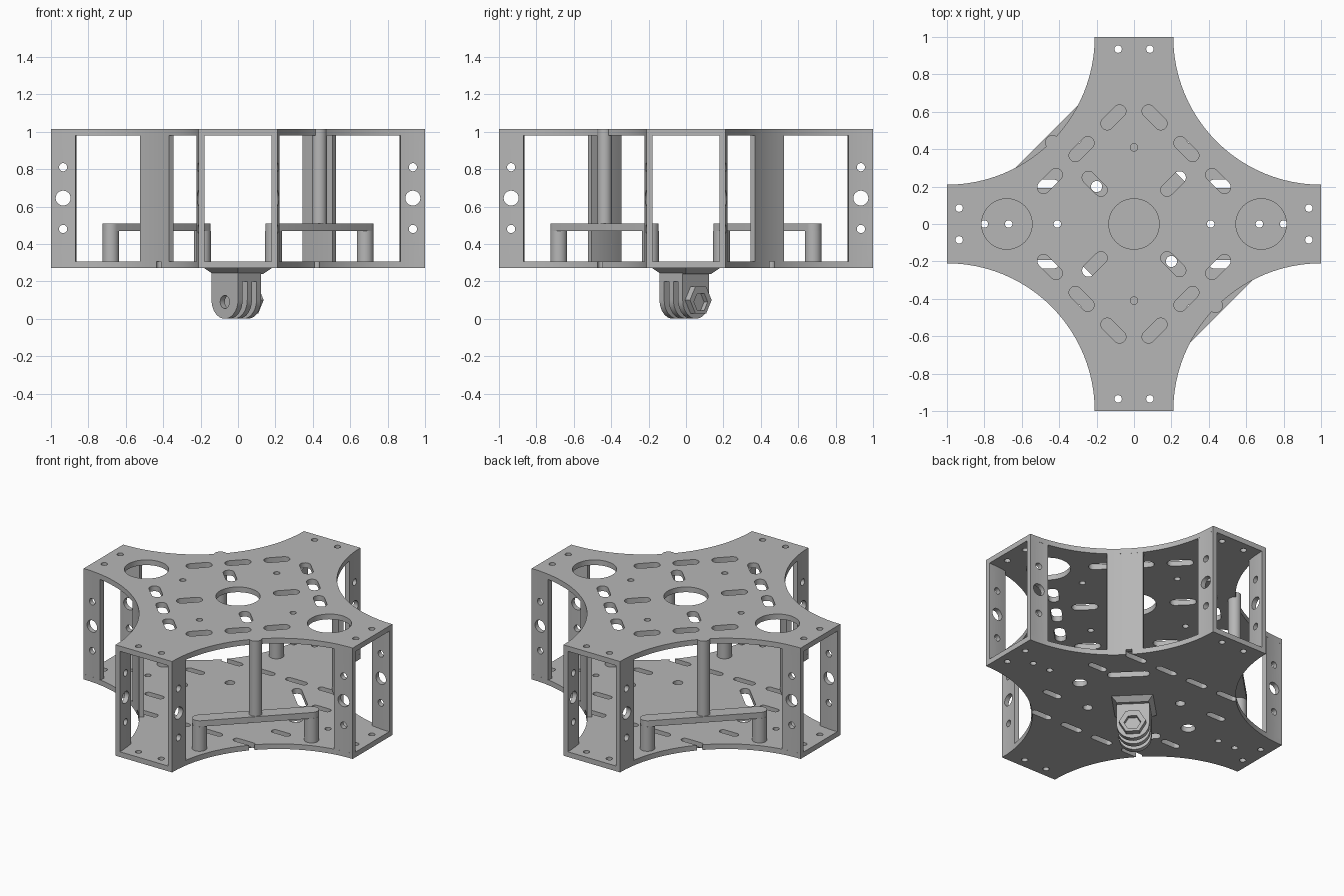
import bpy, bmesh
from math import sin, cos, pi, radians
from mathutils import Matrix, Vector

cube = bpy.data.objects.get("Cube")
if cube:
    bpy.data.objects.remove(cube, do_unlink=True)

grey = bpy.data.materials.new("light_grey")
grey.use_nodes = True
COLOUR = (0.47, 0.47, 0.47, 1)
grey.diffuse_color = COLOUR
grey.node_tree.nodes["Principled BSDF"].inputs["Base Color"].default_value = COLOUR

BOTTOM, FLOOR, CEILING, TOP = 0.27, 0.305, 0.98, 1.015
ARC = 0.79
SIGNS = (-1, 1)
CORNERS = [(1, 1), (-1, 1), (-1, -1), (1, -1)]


def prism(bm, pts, lo, hi, matrix=Matrix()):
    """Extrude a flat outline from lo to hi along the local z axis."""
    low = [bm.verts.new(matrix @ Vector((x, y, lo))) for x, y in pts]
    high = [bm.verts.new(matrix @ Vector((x, y, hi))) for x, y in pts]
    bm.faces.new(low[::-1])
    bm.faces.new(high)
    for i in range(len(pts)):
        j = (i + 1) % len(pts)
        bm.faces.new((low[i], low[j], high[j], high[i]))


def circle(x, y, r, n=32):
    return [(x + r * cos(2 * pi * i / n), y + r * sin(2 * pi * i / n)) for i in range(n)]


def slot(x, y, half, r, angle, n=10):
    """Capsule outline, half = distance from middle to each end's centre."""
    pts = []
    for side in (0, 1):
        turn = angle + pi * side
        cx, cy = x + half * cos(turn), y + half * sin(turn)
        for i in range(n + 1):
            a = turn - pi / 2 + pi * i / n
            pts.append((cx + r * cos(a), cy + r * sin(a)))
    return pts


def arc(start, end, r, n):
    """Points on the concave corner arc in the first quadrant."""
    angles = [radians(start + (end - start) * i / n) for i in range(n + 1)]
    return [(1 + r * cos(a), 1 + r * sin(a)) for a in angles]


def finish(name, bm, cutter=None):
    bmesh.ops.recalc_face_normals(bm, faces=bm.faces)
    mesh = bpy.data.meshes.new(name)
    bm.to_mesh(mesh)
    bm.free()
    ob = bpy.data.objects.new(name, mesh)
    bpy.context.collection.objects.link(ob)
    mesh.materials.append(grey)
    bpy.ops.object.select_all(action="DESELECT")
    bpy.context.view_layer.objects.active = ob
    ob.select_set(True)
    if cutter:
        tool = finish(name + "_cutter", cutter)
        tool.hide_render = True
        bpy.context.view_layer.objects.active = ob
        mod = ob.modifiers.new("holes", "BOOLEAN")
        mod.operation = "DIFFERENCE"
        mod.solver = "EXACT"
        mod.object = tool
        bpy.ops.object.modifier_apply(modifier=mod.name)
        bpy.data.objects.remove(tool, do_unlink=True)
        bpy.ops.object.select_all(action="DESELECT")
        ob.select_set(True)
    bpy.ops.object.shade_smooth_by_angle(angle=radians(30))
    return ob


# Cross-shaped outline with concave corners
outline = []
for sx, sy in CORNERS:
    pts = [(sx * x, sy * y) for x, y in arc(270, 180, ARC, 24)]
    outline += pts if sx * sy > 0 else pts[::-1]


def plate(name, lo, hi, holes):
    bm, cut = bmesh.new(), bmesh.new()
    prism(bm, outline, lo, hi)
    for pts in holes:
        prism(cut, pts, lo - 0.05, hi + 0.05)
    finish(name, bm, cut)


# Mounting holes near the four arm ends, shared by both plates
arm_holes = []
for s in SIGNS:
    for t in SIGNS:
        arm_holes += [circle(s * 0.935, t * 0.085, 0.02, 16),
                      circle(t * 0.085, s * 0.935, 0.02, 16)]

# Top plate: large openings, small holes and diagonal slots
top_holes = list(arm_holes) + [circle(x, 0, 0.135, 48) for x in (-0.68, 0, 0.68)]
for s in SIGNS:
    top_holes += [circle(s * 0.41, 0, 0.02, 16), circle(0, s * 0.41, 0.02, 16)]
for sx, sy in CORNERS:
    along = -sx * sy * pi / 4
    for x, y in ((0.11, 0.57), (0.28, 0.4), (0.45, 0.23)):
        top_holes.append(slot(sx * x, sy * y, 0.047, 0.034, along))
    top_holes.append(slot(sx * 0.21, sy * 0.215, 0.047, 0.034, -along))
plate("top_plate", CEILING, TOP, top_holes)

# Bottom plate: slim slots in rows and a few round holes
low_holes = list(arm_holes)
for s in SIGNS:
    low_holes += [circle(s * 0.43, 0, 0.045), circle(s * 0.67, 0, 0.02, 16),
                  circle(s * 0.8, 0, 0.02, 16),
                  slot(s * 0.27, s * 0.27, 0.1, 0.03, -pi / 4),
                  circle(s * 0.2, -s * 0.2, 0.03, 20)]
    for x in (-0.36, -0.12, 0.12, 0.36):
        low_holes.append(slot(x, s * 0.45, 0.055, 0.022, 0))
    for x in SIGNS:
        low_holes.append(slot(x * 0.47, s * 0.215, 0.045, 0.022, 0))
plate("bottom_plate", BOTTOM, FLOOR, low_holes)

# Walls on both sides of each arm end, drilled three times
bm, cut = bmesh.new(), bmesh.new()
for sx, sy in CORNERS:
    for a, b in ((180, 189.5), (260.5, 270)):
        pts = arc(a, b, ARC, 6) + arc(b, a, ARC + 0.032, 6)
        prism(bm, [(sx * x, sy * y) for x, y in pts], FLOOR, CEILING)
along_y = Matrix.Rotation(pi / 2, 4, "X")
quarter = Matrix.Rotation(pi / 2, 4, "Z")
for s in SIGNS:
    for z, r in ((0.48, 0.022), (0.645, 0.04), (0.81, 0.022)):
        for m in (along_y, quarter @ along_y):
            prism(cut, circle(s * 0.935, z, r, 24), -0.4, 0.4, m)
finish("arm_walls", bm, cut)

# Solid pillars in two opposite corners
for s, name in ((1, "back_corner_pillar"), (-1, "front_corner_pillar")):
    bm = bmesh.new()
    pts = arc(217, 233, ARC, 8) + arc(233, 217, ARC + 0.032, 8)
    prism(bm, [(s * x, s * y) for x, y in pts], FLOOR, CEILING)
    finish(name, bm)

# Raised bars with two legs and a post in the other two corners
for s, side in ((1, "front"), (-1, "back")):
    bm = bmesh.new()
    prism(bm, slot(s * 0.435, -s * 0.435, 0.346, 0.045, pi / 4), 0.47, 0.51)
    finish(side + "_bar", bm)
    bm = bmesh.new()
    for x, y in ((0.68, -0.19), (0.19, -0.68)):
        prism(bm, circle(s * x, s * y, 0.045), FLOOR, 0.47)
    finish(side + "_bar_legs", bm)
    bm = bmesh.new()
    prism(bm, circle(s * 0.435, -s * 0.435, 0.04), 0.51, TOP)
    finish(side + "_post", bm)

# Three-finned hinge mount below, turned to the diagonal
d = 0.5 ** 0.5
hinge = Matrix(((-d, 0, d, 0), (d, 0, d, 0), (0, 1, 0, 0), (0, 0, 0, 1)))
fin = [(0.1 * cos(pi + pi * i / 20), 0.1 + 0.1 * sin(pi + pi * i / 20)) for i in range(21)]
fin += [(0.1, 0.2), (-0.1, 0.2)]
bm, cut = bmesh.new(), bmesh.new()
for e in (-0.1, -0.03, 0.04):
    prism(bm, fin, e, e + 0.035, hinge)
prism(cut, circle(0, 0.09, 0.035, 24), -0.2, 0.2, hinge)
finish("hinge_fins", bm, cut)

# Nut holder on the outer fin
bm, cut = bmesh.new(), bmesh.new()
prism(bm, circle(0, 0.1, 0.082, 6), 0.075, 0.112, hinge)
prism(cut, circle(0, 0.09, 0.052, 6), 0.085, 0.2, hinge)
prism(cut, circle(0, 0.09, 0.034, 24), 0, 0.084, hinge)
finish("nut_holder", bm, cut)

# Block joining the fins to the plate, with a flared foot
bm = bmesh.new()
prism(bm, [(-0.1, 0.2), (0.1, 0.2), (0.1, 0.25), (-0.1, 0.25)], -0.1, 0.075, hinge)
bmesh.ops.create_cone(bm, cap_ends=True, segments=4, radius1=0.135, radius2=0.18,
                      depth=0.03, matrix=Matrix.Translation((0, 0, BOTTOM - 0.015)))
finish("hinge_block", bm)
